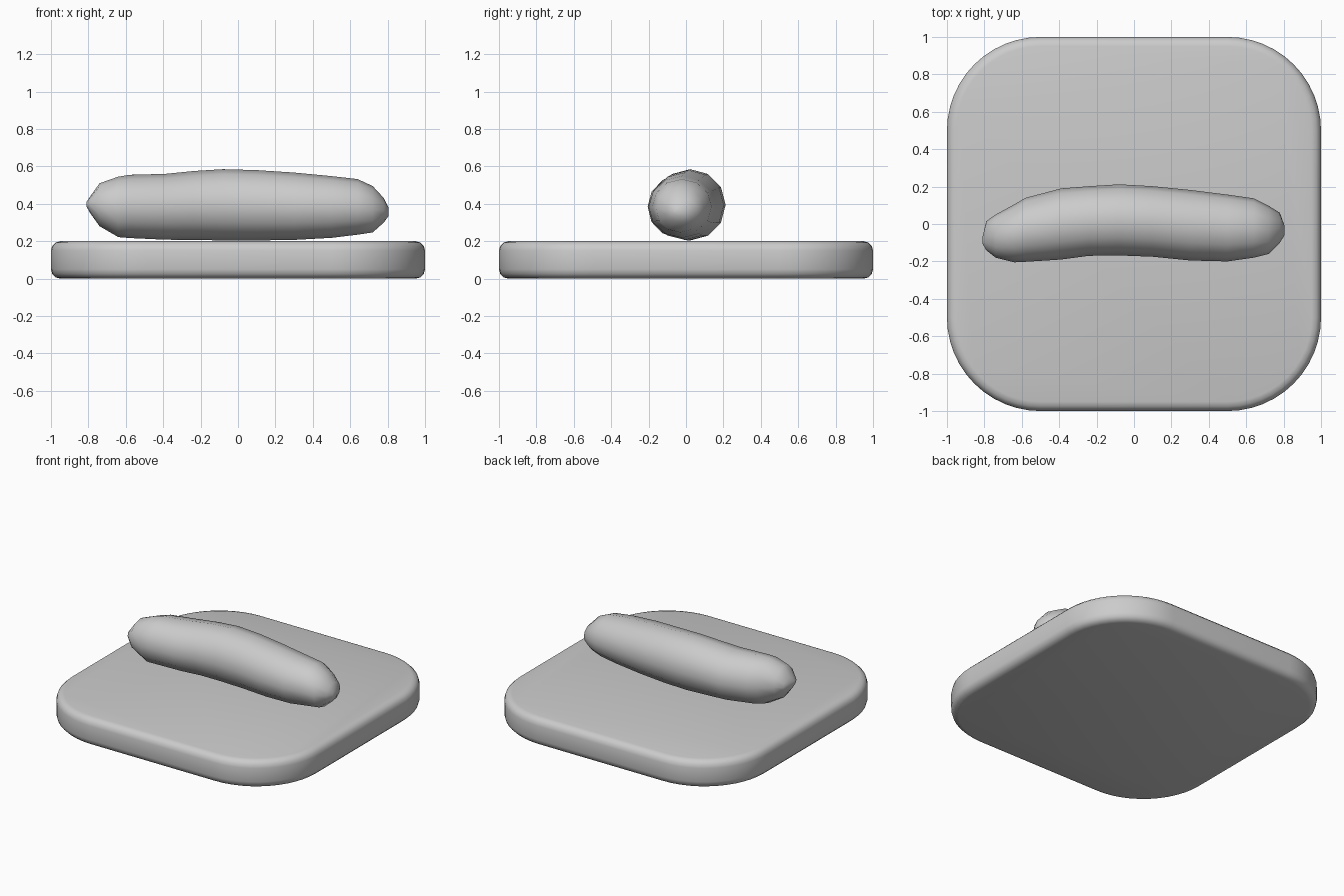
import bpy, bmesh, math

if "Cube" in bpy.data.objects:
    bpy.data.objects.remove(bpy.data.objects["Cube"])

def finish(name, bm, angle):
    bmesh.ops.recalc_face_normals(bm, faces=bm.faces)
    me = bpy.data.meshes.new(name)
    bm.to_mesh(me)
    bm.free()
    ob = bpy.data.objects.new(name, me)
    bpy.context.collection.objects.link(ob)
    bpy.ops.object.select_all(action='DESELECT')
    ob.select_set(True)
    bpy.context.view_layer.objects.active = ob
    bpy.ops.object.shade_smooth_by_angle(angle=math.radians(angle))
    return ob

def loft(bm, rings):
    loops = [[bm.verts.new(p) for p in r] for r in rings]
    for a, b in zip(loops, loops[1:]):
        n = len(a)
        for i in range(n):
            bm.faces.new((a[i], a[(i + 1) % n], b[(i + 1) % n], b[i]))
    bm.faces.new(loops[0])
    bm.faces.new(loops[-1])

# Board: rounded square with softened rims
def rounded_square(inset, z, radius=0.5, steps=12):
    pts = []
    for q in range(4):
        for i in range(steps + 1):
            a = math.pi / 2 * (q + i / steps)
            cx = (1 - radius) * (1 if q in (0, 3) else -1)
            cy = (1 - radius) * (1 if q in (0, 1) else -1)
            r = radius - inset
            pts.append((cx + r * math.cos(a), cy + r * math.sin(a), z))
    return pts

rim = [(0.05, 0.0), (0.025, 0.007), (0.007, 0.025), (0.0, 0.05)]
profile = rim + [(d, 0.2 - z) for d, z in reversed(rim)]
bm = bmesh.new()
loft(bm, [rounded_square(d, z) for d, z in profile])
finish("board", bm, 35)

# Sausage: x, y min, y max, z min, z max of each cross-section
sections = [
    (-0.81, -0.105, -0.07, 0.385, 0.41), (-0.79, -0.14, 0.015, 0.35, 0.44),
    (-0.74, -0.18, 0.05, 0.28, 0.51), (-0.64, -0.205, 0.105, 0.222, 0.545),
    (-0.58, -0.202, 0.14, 0.217, 0.555), (-0.39, -0.19, 0.19, 0.208, 0.56),
    (-0.24, -0.17, 0.202, 0.207, 0.575), (-0.08, -0.168, 0.212, 0.204, 0.585),
    (0.1, -0.175, 0.202, 0.204, 0.58), (0.3, -0.195, 0.182, 0.207, 0.567),
    (0.5, -0.2, 0.157, 0.218, 0.548), (0.64, -0.18, 0.137, 0.235, 0.532),
    (0.72, -0.16, 0.097, 0.247, 0.495), (0.78, -0.10, 0.06, 0.30, 0.43),
    (0.805, -0.06, -0.01, 0.335, 0.38)]
sides = 12
rings = []
for x, y0, y1, z0, z1 in sections:
    rings.append([(x, (y0 + y1) / 2 + (y1 - y0) / 2 * math.cos(2 * math.pi * i / sides),
                   (z0 + z1) / 2 + (z1 - z0) / 2 * math.sin(2 * math.pi * i / sides))
                  for i in range(sides)])
bm = bmesh.new()
loft(bm, rings)
finish("sausage", bm, 60)
